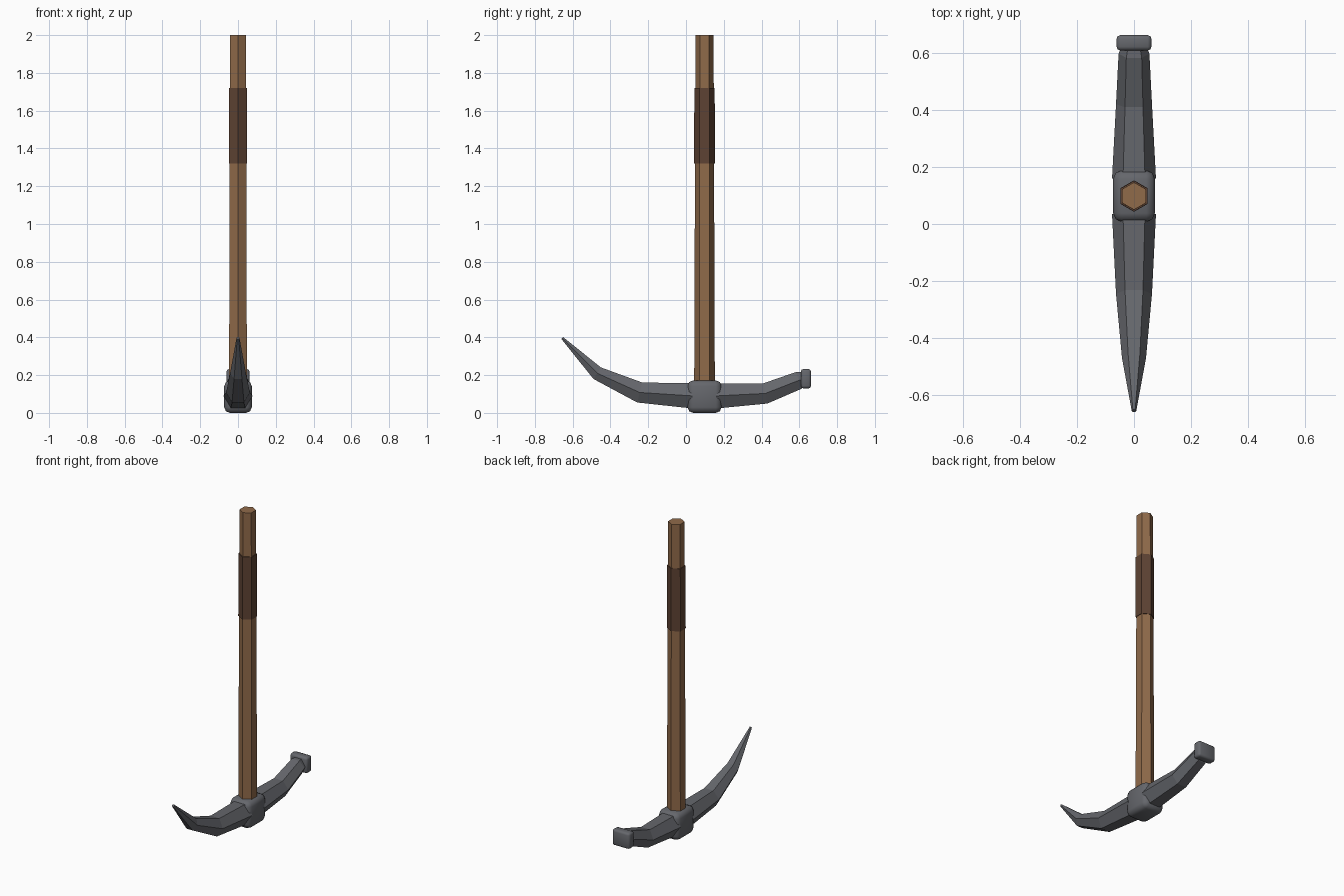
import bpy, bmesh, math
from mathutils import Vector

if "Cube" in bpy.data.objects:
    bpy.data.objects.remove(bpy.data.objects["Cube"])

HANDLE_Y = 0.098


def material(name, rgb):
    m = bpy.data.materials.new(name)
    m.diffuse_color = (*rgb, 1)
    m.use_nodes = True
    m.node_tree.nodes["Principled BSDF"].inputs["Base Color"].default_value = m.diffuse_color
    return m


wood = material("wood", (0.28, 0.145, 0.068))
wrap = material("dark_wrap", (0.11, 0.055, 0.033))
steel = material("steel", (0.13, 0.135, 0.15))


def hex_loft(name, sections, side, mat):
    """Six-sided tube through (centre, direction, radius) rings; side = ring's first axis."""
    bm = bmesh.new()
    rings = []
    for centre, direction, r in sections:
        u = Vector(side)
        v = Vector(direction).normalized().cross(u)
        rings.append([bm.verts.new(Vector(centre) + r * (math.cos(a) * u + math.sin(a) * v))
                      for a in (i * math.pi / 3 for i in range(6))])
    for a, b in zip(rings, rings[1:]):
        for i in range(6):
            j = (i + 1) % 6
            bm.faces.new((a[i], a[j], b[j], b[i]))
    bm.faces.new(rings[0][::-1])
    bm.faces.new(rings[-1])
    bmesh.ops.recalc_face_normals(bm, faces=bm.faces)
    me = bpy.data.meshes.new(name)
    bm.to_mesh(me)
    bm.free()
    ob = bpy.data.objects.new(name, me)
    bpy.context.collection.objects.link(ob)
    me.materials.append(mat)
    return ob


def upright(name, rings, mat):
    return hex_loft(name, [((0, HANDLE_Y, z), (0, 0, 1), r) for z, r in rings], (0, 1, 0), mat)


def arm(name, path, mat):
    """Curved arm of the head; each path point is y, z, radius, ring tilt (y, z)."""
    return hex_loft(name, [((0, y, z), (0, dy, dz), r) for y, z, r, dy, dz in path],
                    (1, 0, 0), mat)


def rounded_block(name, centre, size, bevel, mat):
    bpy.ops.mesh.primitive_cube_add(size=1, location=centre)
    ob = bpy.context.object
    ob.name = name
    ob.scale = size
    bpy.ops.object.transform_apply(location=False, rotation=False, scale=True)
    mod = ob.modifiers.new("round", 'BEVEL')
    mod.width = bevel
    mod.segments = 2
    bpy.ops.object.modifier_apply(modifier=mod.name)
    bpy.ops.object.shade_smooth()
    ob.data.materials.append(mat)
    return ob


# Wooden handle and grip wrap
upright("handle", [(0.05, 0.055), (2.0, 0.048)], wood)
upright("grip_wrap", [(1.32, 0.055), (1.72, 0.054)], wrap)

# Head socket and striking face
rounded_block("head_socket", (0, HANDLE_Y, 0.086), (0.146, 0.18, 0.172), 0.03, steel)
rounded_block("hammer_face", (0, 0.635, 0.181), (0.122, 0.054, 0.102), 0.013, steel)

# Pointed arm, sweeping up to the tip
arm("pick_arm", [
    (0.035, 0.09, 0.077, -1, 0),
    (-0.245, 0.108, 0.063, -1, 0.25),
    (-0.47, 0.21, 0.042, -0.85, 0.55),
    (-0.655, 0.396, 0.008, -0.75, 0.65),
], steel)

# Blunt arm, ending at the striking face
arm("hammer_arm", [
    (0.16, 0.09, 0.077, 1, 0),
    (0.42, 0.103, 0.063, 1, 0.2),
    (0.597, 0.172, 0.054, 0.95, 0.32),
    (0.625, 0.18, 0.042, 1, 0.2),
], steel)
